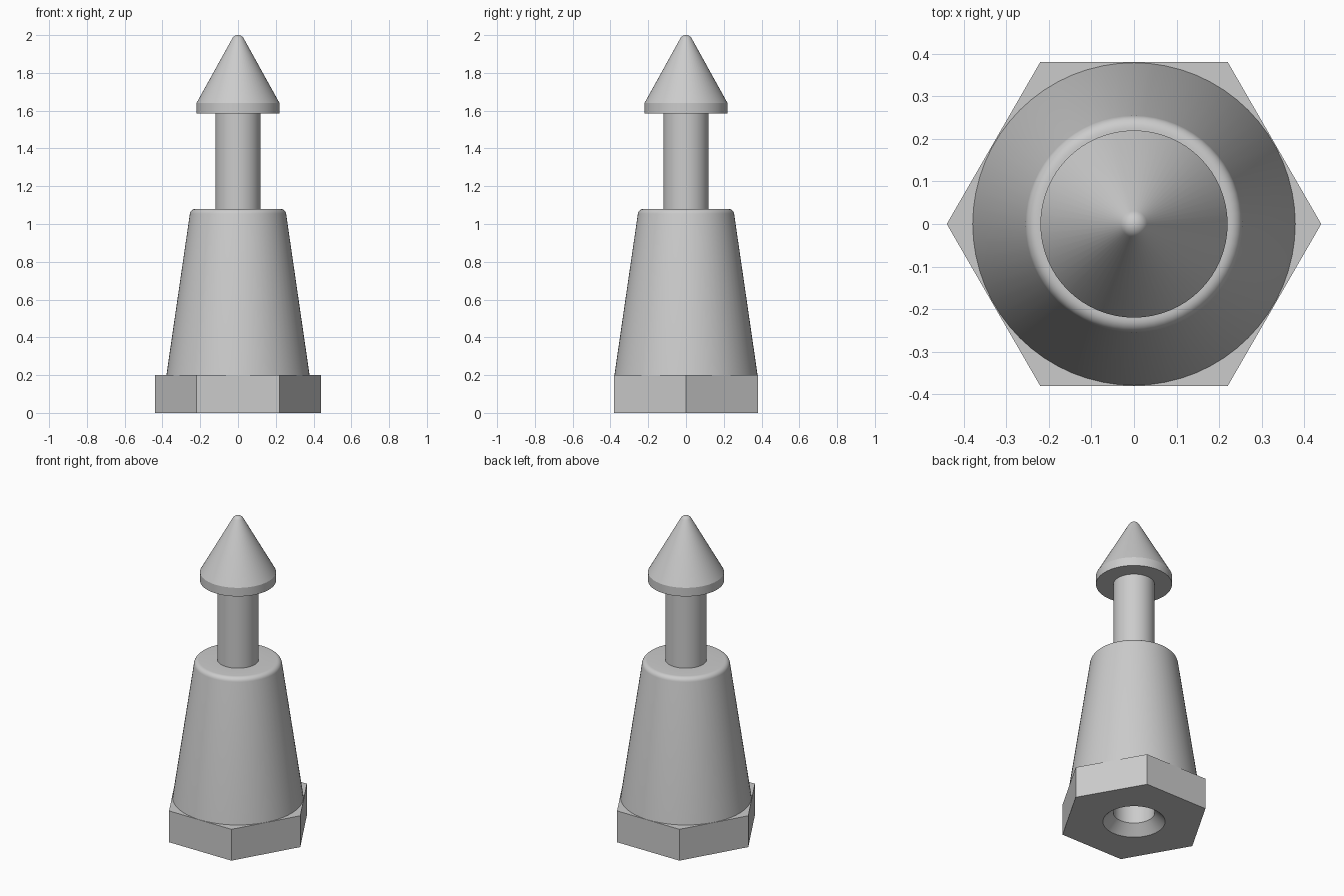
import bpy, bmesh, math

if "Cube" in bpy.data.objects:
    bpy.data.objects.remove(bpy.data.objects["Cube"])

SEG = 64


def lathe(name, profile):
    """Revolve a closed (radius, z) profile that starts and ends on the axis."""
    bm = bmesh.new()
    verts = [bm.verts.new((r, 0, z)) for r, z in profile]
    edges = [bm.edges.new(pair) for pair in zip(verts, verts[1:])]
    bmesh.ops.spin(bm, geom=verts + edges, cent=(0, 0, 0), axis=(0, 0, 1),
                   angle=math.tau, steps=SEG)
    bmesh.ops.remove_doubles(bm, verts=bm.verts, dist=1e-5)
    bmesh.ops.recalc_face_normals(bm, faces=bm.faces)
    mesh = bpy.data.meshes.new(name)
    bm.to_mesh(mesh)
    bm.free()
    obj = bpy.data.objects.new(name, mesh)
    bpy.context.collection.objects.link(obj)
    return obj


def arc(cx, cz, r, a0, a1, n):
    """Points on an arc, angles in degrees."""
    angles = [math.radians(a0 + (a1 - a0) * i / n) for i in range(n + 1)]
    return [(cx + r * math.cos(a), cz + r * math.sin(a)) for a in angles]


def boolean(target, tool, operation):
    bpy.context.view_layer.objects.active = target
    mod = target.modifiers.new(operation.title(), 'BOOLEAN')
    mod.operation, mod.solver, mod.object = operation, 'EXACT', tool
    bpy.ops.object.modifier_apply(modifier=mod.name)
    bpy.data.objects.remove(tool, do_unlink=True)


# Tapered body with rounded shoulder, thin post and barbed snap head
tip = arc(0, 1.965, 0.035, 29, 90, 6)
tip[-1] = (0, 2.0)
body = lathe("standoff_body",
             [(0, 0.1), (0.379, 0.1), (0.379, 0.2)]
             + arc(0.225, 1.05, 0.03, 8, 90, 6)
             + [(0.12, 1.08), (0.12, 1.585), (0.22, 1.585), (0.22, 1.64)]
             + tip)

# Hexagonal foot, corners pointing along x
bpy.ops.mesh.primitive_cylinder_add(vertices=6, radius=0.44, depth=0.2,
                                    location=(0, 0, 0.1),
                                    rotation=(0, 0, math.radians(30)))
foot = bpy.context.object
foot.name = "hex_foot"
boolean(body, foot, 'UNION')

# Countersunk blind hole in the underside
bore = lathe("bore_cutter", [(0, -0.05), (0.23, -0.05), (0.12, 0.06),
                             (0.12, 0.75), (0, 0.75)])
bore.hide_render = True
boolean(body, bore, 'DIFFERENCE')

# Smooth round surfaces, keep sharp rims
bpy.ops.object.select_all(action='DESELECT')
body.select_set(True)
bpy.context.view_layer.objects.active = body
bpy.ops.object.shade_smooth_by_angle(angle=math.radians(25))
